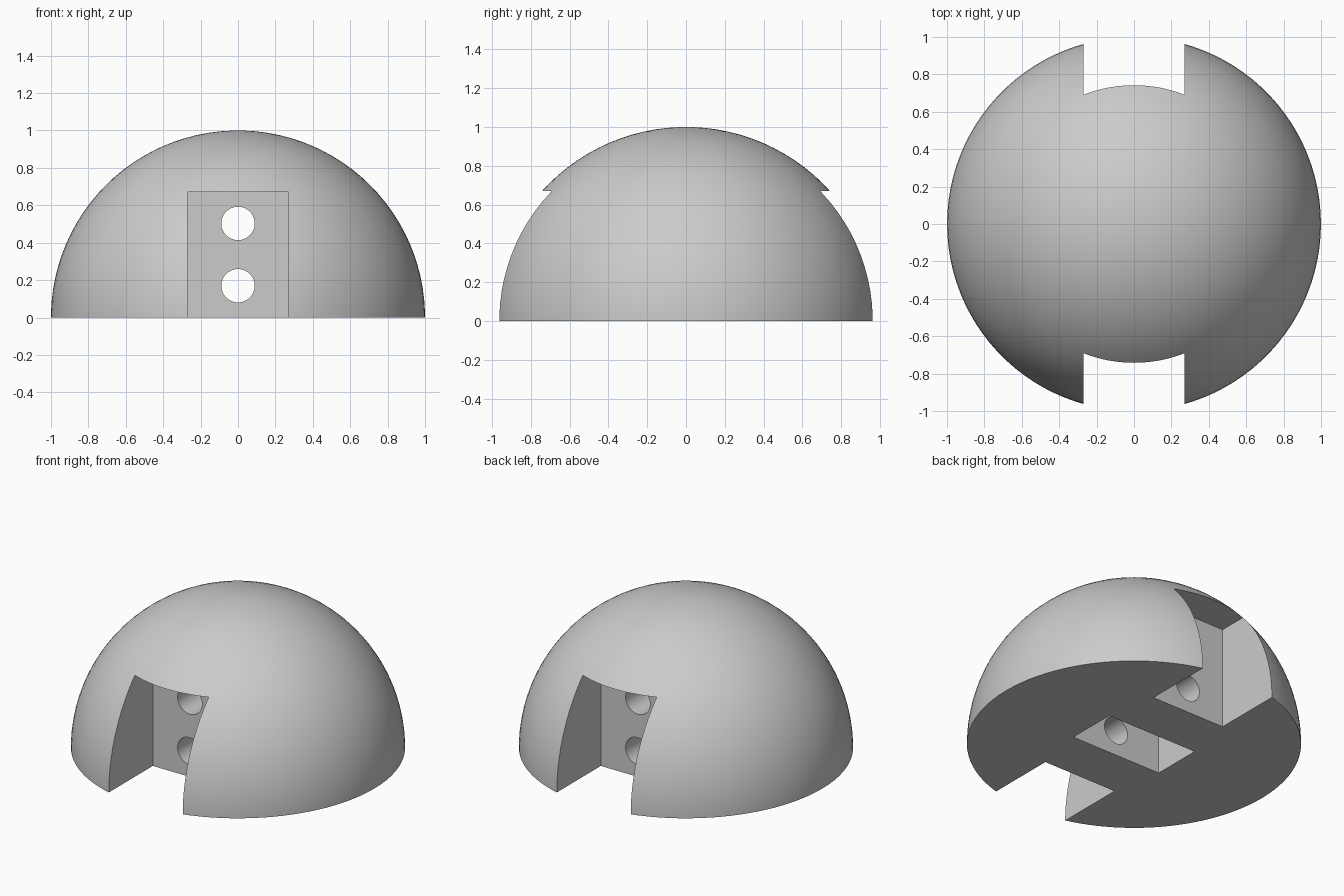
import bpy, bmesh, math
from mathutils import Matrix, Vector

if "Cube" in bpy.data.objects:
    bpy.data.objects.remove(bpy.data.objects["Cube"])

SEGMENTS = 100
STEP = math.radians(360 / SEGMENTS)

grey = bpy.data.materials.new("plain grey")
grey.diffuse_color = (0.6, 0.6, 0.6, 1)
grey.use_nodes = True
grey.node_tree.nodes["Principled BSDF"].inputs["Base Color"].default_value = grey.diffuse_color


def add_object(name, bm):
    bmesh.ops.recalc_face_normals(bm, faces=bm.faces)
    mesh = bpy.data.meshes.new(name)
    bm.to_mesh(mesh)
    bm.free()
    mesh.materials.append(grey)
    obj = bpy.data.objects.new(name, mesh)
    bpy.context.collection.objects.link(obj)
    return obj


def box_cutter(name, low, high):
    low, high = Vector(low), Vector(high)
    bm = bmesh.new()
    place = Matrix.Translation((low + high) / 2) @ Matrix.Diagonal((*(high - low), 1))
    bmesh.ops.create_cube(bm, size=1, matrix=place)
    return add_object(name, bm)


def hole_cutter(name, z, radius):
    bm = bmesh.new()
    place = Matrix.Translation((0, 0, z)) @ Matrix.Rotation(math.pi / 2, 4, 'X')
    bmesh.ops.create_cone(bm, cap_ends=True, segments=SEGMENTS, radius1=radius,
                          radius2=radius, depth=1.6, matrix=place)
    return add_object(name, bm)


# Dome: stacked rings with a tiny flat cap and a flat underside
angles = [STEP * (i + 0.5) for i in range(SEGMENTS // 4)]
profile = [(math.sin(a), math.cos(a)) for a in angles]
profile.append((profile[-1][0], 0))
bm = bmesh.new()
rings = [[bm.verts.new((r * math.cos(STEP * k), r * math.sin(STEP * k), z))
          for k in range(SEGMENTS)] for r, z in profile]
for upper, lower in zip(rings, rings[1:]):
    for k in range(SEGMENTS):
        n = (k + 1) % SEGMENTS
        bm.faces.new((upper[k], lower[k], lower[n], upper[n]))
bm.faces.new(rings[0])
bm.faces.new(rings[-1])
dome = add_object("dome", bm)

# Front and back notches, central socket, and two through holes
cutters = [
    box_cutter("front_notch", (-0.27, -1.2, -0.2), (0.27, -0.503, 0.67)),
    box_cutter("back_notch", (-0.27, 0.503, -0.2), (0.27, 1.2, 0.67)),
    box_cutter("socket", (-0.333, -0.167, -0.2), (0.333, 0.167, 0.67)),
    hole_cutter("lower_hole", 0.17, 0.089),
    hole_cutter("upper_hole", 0.503, 0.089),
]
bpy.context.view_layer.objects.active = dome
dome.select_set(True)
for cutter in cutters:
    cut = dome.modifiers.new(cutter.name, 'BOOLEAN')
    cut.operation = 'DIFFERENCE'
    cut.solver = 'EXACT'
    cut.object = cutter
    bpy.ops.object.modifier_apply(modifier=cut.name)
for cutter in cutters:
    bpy.data.objects.remove(cutter)

# Smooth dome and bores, crisp cut edges
bpy.ops.object.shade_smooth_by_angle(angle=math.radians(30))
